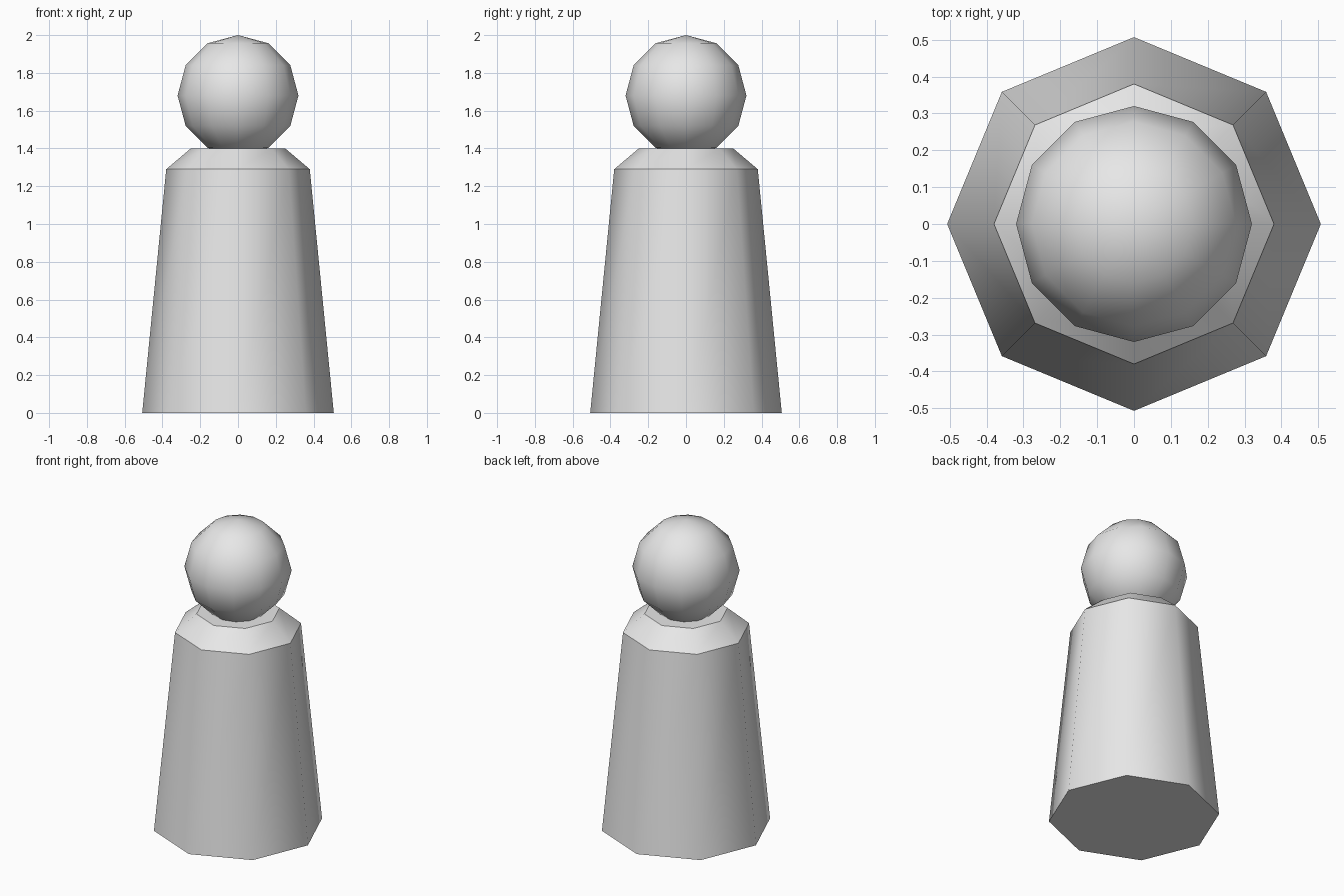
import bpy, bmesh, math

cube = bpy.data.objects.get("Cube")
if cube:
    bpy.data.objects.remove(cube, do_unlink=True)

grey = bpy.data.materials.new("light_grey")
grey.use_nodes = True
GREY = (0.8, 0.8, 0.8, 1.0)
grey.diffuse_color = GREY
grey.node_tree.nodes["Principled BSDF"].inputs["Base Color"].default_value = GREY


def add_part(name, bm):
    mesh = bpy.data.meshes.new(name)
    bmesh.ops.recalc_face_normals(bm, faces=bm.faces)
    bm.to_mesh(mesh)
    bm.free()
    mesh.materials.append(grey)
    obj = bpy.data.objects.new(name, mesh)
    bpy.context.collection.objects.link(obj)
    return obj


# Tapered eight-sided body with a bevelled shoulder
SIDES = 8
PROFILE = [(0.507, 0.0), (0.38, 1.29), (0.25, 1.4)]
bm = bmesh.new()
rings = []
for radius, z in PROFILE:
    angles = [math.tau * i / SIDES for i in range(SIDES)]
    rings.append([bm.verts.new((radius * math.cos(a), radius * math.sin(a), z))
                  for a in angles])
for low, high in zip(rings, rings[1:]):
    for i in range(SIDES):
        j = (i + 1) % SIDES
        bm.faces.new((low[i], low[j], high[j], high[i])).smooth = True
for ring in (rings[0], rings[-1]):
    bm.faces.new(ring)

# Sides are smooth around, rims stay crisp
for edge in bm.edges:
    a, b = edge.verts
    edge.smooth = abs(a.co.z - b.co.z) > 0.01
add_part("body", bm)

# Round head sunk slightly into the body
bm = bmesh.new()
bmesh.ops.create_uvsphere(bm, u_segments=12, v_segments=6, radius=0.32)
bmesh.ops.translate(bm, verts=bm.verts, vec=(0, 0, 1.68))
for face in bm.faces:
    face.smooth = True
add_part("head", bm)
